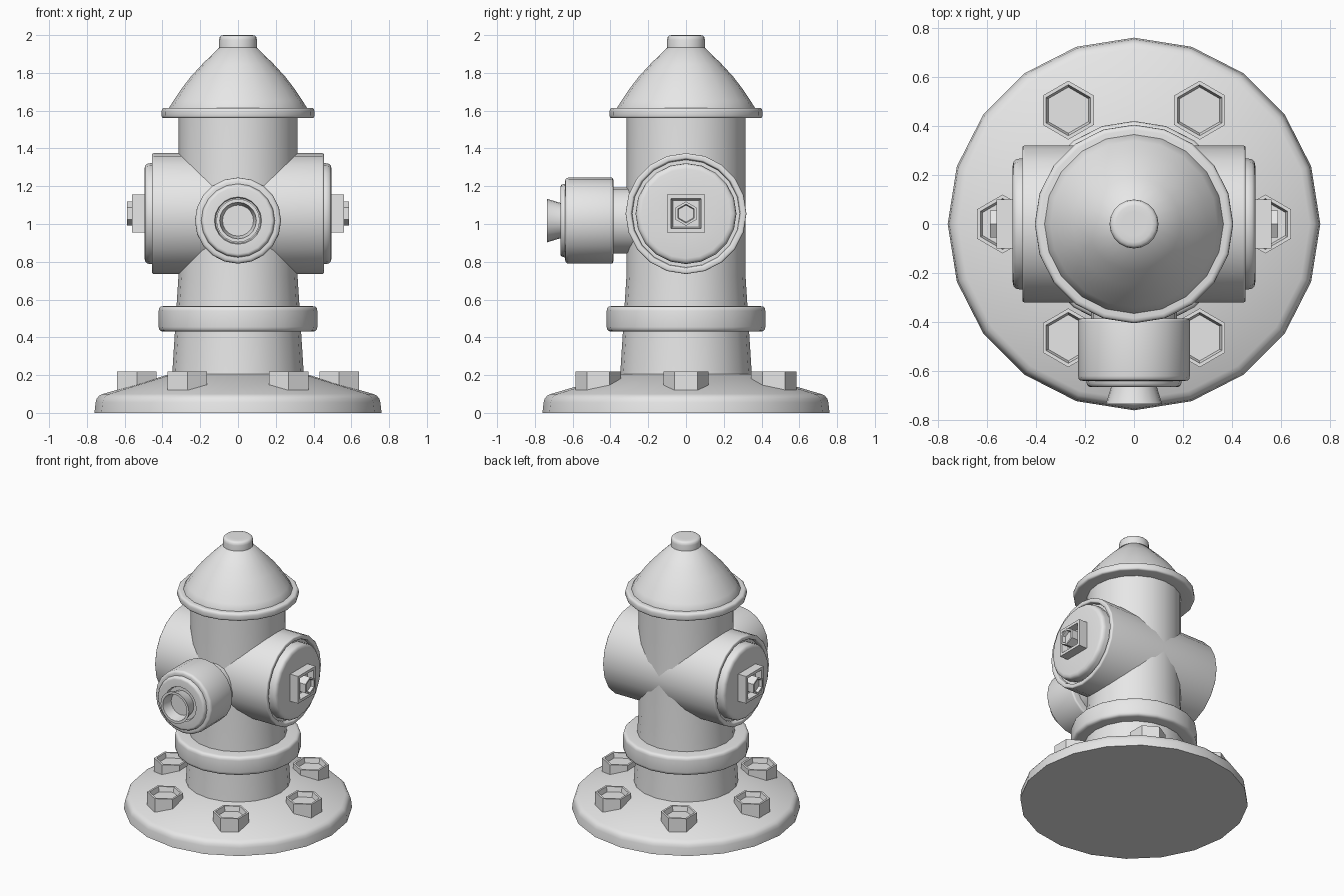
import bpy, bmesh, math
from mathutils import Matrix, Vector

cube = bpy.data.objects.get("Cube")
if cube:
    bpy.data.objects.remove(cube, do_unlink=True)

grey = bpy.data.materials.new("cast_grey")
grey.use_nodes = True
grey.diffuse_color = (0.8, 0.8, 0.8, 1)
grey.node_tree.nodes["Principled BSDF"].inputs["Base Color"].default_value = (0.8, 0.8, 0.8, 1)


def rounded(profile, steps=3):
    """Replace every (radius, height, bevel) corner by a small arc."""
    out = []
    for i, p in enumerate(profile):
        here = Vector(p[:2])
        if len(p) == 2:
            out.append(here)
            continue
        a = here + (Vector(profile[i - 1][:2]) - here).normalized() * p[2]
        b = here + (Vector(profile[i + 1][:2]) - here).normalized() * p[2]
        for s in range(steps + 1):
            t = s / steps
            out.append(a * (1 - t) ** 2 + here * 2 * t * (1 - t) + b * t ** 2)
    return out


def lathe(name, profile, matrix=Matrix(), sides=20, phase=0):
    """Turn a profile around the local z axis and close both ends."""
    bm = bmesh.new()
    rings = []
    for r, h in rounded(profile):
        angles = [math.radians(phase) + math.tau * k / sides for k in range(sides)]
        rings.append([bm.verts.new((r * math.cos(a), r * math.sin(a), h)) for a in angles])
    for low, high in zip(rings, rings[1:]):
        for k in range(sides):
            n = (k + 1) % sides
            bm.faces.new((low[k], low[n], high[n], high[k]))
    bm.faces.new(rings[0][::-1])
    bm.faces.new(rings[-1])
    bmesh.ops.recalc_face_normals(bm, faces=bm.faces)
    bm.transform(matrix)
    mesh = bpy.data.meshes.new(name)
    bm.to_mesh(mesh)
    bm.free()
    mesh.materials.append(grey)
    obj = bpy.data.objects.new(name, mesh)
    bpy.context.collection.objects.link(obj)
    bpy.ops.object.select_all(action='DESELECT')
    obj.select_set(True)
    bpy.context.view_layer.objects.active = obj
    bpy.ops.object.shade_smooth_by_angle(angle=math.radians(36))
    return obj


# Base plate and barrel
lathe("base_plate", [(0.76, 0), (0.75, 0.09, 0.035), (0.36, 0.205), (0.3, 0.205)])
lathe("barrel", [(0.35, 0.18), (0.315, 0.73), (0.315, 1.58)])
lathe("waist_ring", [(0.3, 0.43), (0.42, 0.43, 0.025), (0.42, 0.565, 0.025), (0.3, 0.565)])

# Bonnet
lathe("bonnet_rim", [(0.3, 1.56), (0.405, 1.56, 0.015), (0.405, 1.615, 0.02), (0.3, 1.615)])
lathe("bonnet_dome", [(0.365, 1.6), (0.365, 1.615), (0.34, 1.655), (0.3, 1.715),
                      (0.25, 1.78), (0.19, 1.845), (0.1, 1.935), (0.08, 1.94)])
lathe("bonnet_knob", [(0.1, 1.92), (0.1, 2.0, 0.025), (0.05, 2.0)])

# Hollow hex bolts on the base plate
for i in range(6):
    a = math.tau * i / 6
    spot = Matrix.Translation((0.536 * math.cos(a), 0.536 * math.sin(a), 0))
    lathe("base_bolt", [(0.12, 0.12), (0.12, 0.22), (0.104, 0.22), (0.094, 0.185)],
          spot, 6, 90)

# Side outlets with plug, square block and hex nut
for side, turn in (("left", 90), ("right", -90)):
    m = Matrix.Translation((0, 0, 1.055)) @ Matrix.Rotation(math.radians(turn), 4, 'Y')
    lathe(side + "_outlet", [(0.32, 0), (0.32, 0.455, 0.01), (0.29, 0.455, 0.008),
                             (0.285, 0.425), (0.25, 0.425)], m)
    lathe(side + "_plug", [(0.267, 0.41), (0.267, 0.495, 0.03), (0.1, 0.495)], m)
    q = math.sqrt(2)
    lathe(side + "_plug_block", [(0.1 * q, 0.48), (0.1 * q, 0.56), (0.08 * q, 0.56),
                                 (0.07 * q, 0.515)], m, 4, 45)
    lathe(side + "_plug_nut", [(0.064, 0.5), (0.064, 0.587), (0.05, 0.587),
                               (0.045, 0.565)], m, 6)

# Front outlet: neck, collar and flared hollow nozzle
front = Matrix.Translation((0, 0, 1.018)) @ Matrix.Rotation(math.radians(90), 4, 'X')
lathe("front_neck", [(0.175, 0.2), (0.175, 0.4)], front)
lathe("front_collar", [(0.15, 0.385), (0.228, 0.385, 0.012), (0.228, 0.64, 0.02),
                       (0.195, 0.64), (0.19, 0.665, 0.015), (0.125, 0.665),
                       (0.12, 0.645), (0.08, 0.645)], front)
lathe("front_nozzle", [(0.09, 0.63), (0.095, 0.67), (0.115, 0.735), (0.097, 0.735),
                       (0.082, 0.66)], front)
